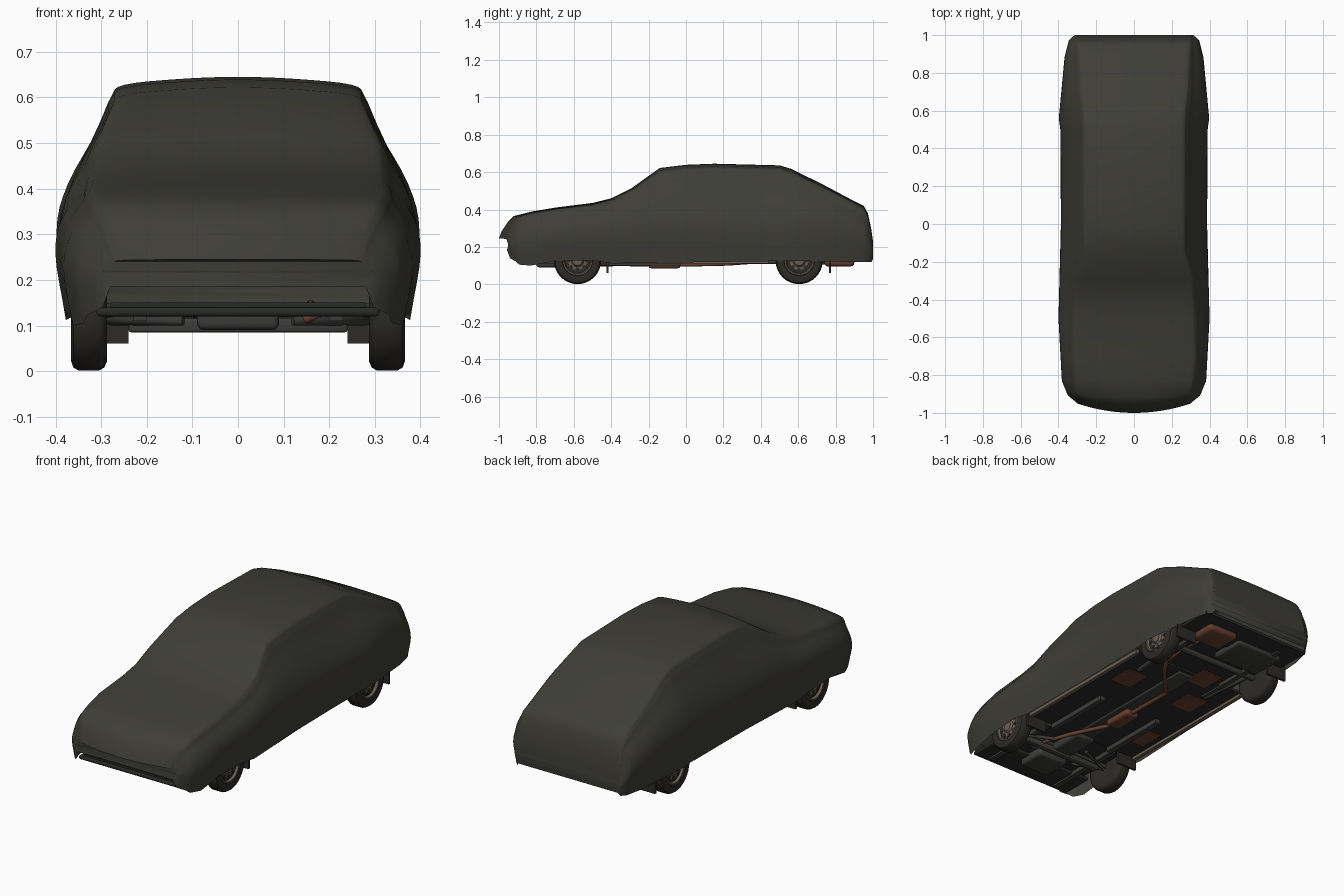
import bpy, bmesh, math
from mathutils import Vector, Matrix

if "Cube" in bpy.data.objects:
    bpy.data.objects.remove(bpy.data.objects["Cube"])


def material(name, rgb):
    m = bpy.data.materials.new(name)
    m.diffuse_color = (*rgb, 1)
    m.use_nodes = True
    m.node_tree.nodes["Principled BSDF"].inputs["Base Color"].default_value = m.diffuse_color
    return m


FABRIC = material("cover fabric", (0.048, 0.047, 0.038))
RUBBER = material("tyre rubber", (0.026, 0.024, 0.020))
METAL = material("wheel metal", (0.15, 0.115, 0.085))
UNDER = material("underbody", (0.022, 0.024, 0.021))
STEEL = material("chassis steel", (0.045, 0.046, 0.042))
RUST = material("rusty steel", (0.14, 0.052, 0.03))


def finish(bm, name, mat, angle=40):
    bmesh.ops.recalc_face_normals(bm, faces=bm.faces)
    me = bpy.data.meshes.new(name)
    bm.to_mesh(me)
    bm.free()
    ob = bpy.data.objects.new(name, me)
    bpy.context.collection.objects.link(ob)
    me.materials.append(mat)
    bpy.ops.object.select_all(action='DESELECT')
    ob.select_set(True)
    bpy.context.view_layer.objects.active = ob
    bpy.ops.object.shade_smooth_by_angle(angle=math.radians(angle))
    return ob


def box(name, lo, hi, mat, bevel=0):
    bm = bmesh.new()
    lo, hi = Vector(lo), Vector(hi)
    bmesh.ops.create_cube(bm, size=1, matrix=Matrix.Translation((lo + hi) / 2)
                          @ Matrix.Diagonal((*(hi - lo), 1)))
    if bevel:
        bmesh.ops.bevel(bm, geom=bm.edges[:], offset=bevel, segments=3, affect='EDGES', profile=0.5)
    return finish(bm, name, mat)


def lathe(name, profile, centre, side, mat, n=32):
    """Revolve (radius, outward offset) points about the x axis."""
    bm = bmesh.new()
    rings = [[bm.verts.new((centre[0] + side * o,
                            centre[1] + r * math.cos(2 * math.pi * i / n),
                            centre[2] + r * math.sin(2 * math.pi * i / n)))
              for i in range(n)] for r, o in profile]
    for a, b in zip(rings, rings[1:]):
        for i in range(n):
            bm.faces.new((a[i], a[(i + 1) % n], b[(i + 1) % n], b[i]))
    bm.faces.new(rings[0])
    bm.faces.new(rings[-1])
    return finish(bm, name, mat)


def pipe(name, pts, radius, mat):
    cu = bpy.data.curves.new(name, 'CURVE')
    cu.dimensions = '3D'
    cu.bevel_depth, cu.bevel_resolution, cu.use_fill_caps = radius, 2, True
    sp = cu.splines.new('POLY')
    sp.points.add(len(pts) - 1)
    for p, co in zip(sp.points, pts):
        p.co = (*co, 1)
    cu.materials.append(mat)
    ob = bpy.data.objects.new(name, cu)
    bpy.context.collection.objects.link(ob)


def smooth_line(pts, steps=4):
    """Catmull-Rom through 2D points."""
    p = [Vector(q) for q in pts]
    p = [2 * p[0] - p[1]] + p + [Vector((-p[-2].x, p[-2].y))]
    out = []
    for a, b, c, d in zip(p, p[1:], p[2:], p[3:]):
        for k in range(steps):
            t = k / steps
            out.append(0.5 * (2 * b + (c - a) * t + (2 * a - 5 * b + 4 * c - d) * t * t
                              + (3 * b - a - 3 * c + d) * t ** 3))
    return out + [p[-2]]


def along(keys, y):
    """Linear value at y from (y, value) keys."""
    for (y0, v0), (y1, v1) in zip(keys, keys[1:]):
        if y <= y1:
            return v0 + (v1 - v0) * (y - y0) / (y1 - y0)
    return keys[-1][1]


# Fabric cover: centre line, plan width, roof edge and hem along the length
TOP = [(-1, .245), (-.985, .285), (-.955, .33), (-.92, .365), (-.83, .388), (-.7, .41),
       (-.5, .435), (-.4, .46), (-.29, .515), (-.14, .622), (0, .639), (.15, .645), (.5, .636),
       (.56, .618), (.72, .54), (.88, .455), (.95, .42), (.972, .38), (.99, .30), (1, .23)]
PLAN = [(-1, .30), (-.955, .35), (-.83, .382), (-.5, .40), (0, .387), (.5, .39), (.56, .398),
        (.88, .368), (.972, .345), (1, .315)]
EDGE = [(-1, .27), (-.92, .31), (-.7, .33), (-.29, .32), (-.14, .278), (.56, .278), (.72, .295), (1, .3)]
HEM = [(-1, .185), (-.985, .14), (-.92, .105), (-.83, .10), (-.7, .125), (-.5, .128), (-.4, .112),
       (.56, .125), (.99, .118), (1, .135)]
bm = bmesh.new()
rows = []
for y, zt in TOP:
    xm, xe, zb = along(PLAN, y), along(EDGE, y), along(HEM, y)
    cabin = min(1, max(0, (zt - .44) / .18))
    ze = zt - .07 * (zt - zb) - .007 * cabin
    zs = min(.41, zb + .66 * (zt - zb))
    xs = xm - .012 - .013 * cabin
    zm = zb + (zs - zb) * .62
    half = smooth_line([(xm - .02, zb), (xm, zm), (xs, zs),
                        (xe + .3 * (xs - xe), ze - .3 * (ze - zs)), (xe, ze),
                        (xe * .9, ze + (zt - ze) * .6), (xe * .45, zt - (zt - ze) * .1), (0, zt)])
    full = [(p.x, p.y) for p in half] + [(-p.x, p.y) for p in reversed(half[:-1])]
    bow = min(.05, max(0, (-.85 - y) * .33))     # nose curves back at the corners
    rows.append([bm.verts.new((x, y + bow * (x / .3) ** 2, z)) for x, z in full])
for a, b in zip(rows, rows[1:]):
    for i in range(len(a) - 1):
        bm.faces.new((a[i], a[i + 1], b[i + 1], b[i]))
for r in (rows[0], rows[-1]):
    n = len(r)
    for i in range(n // 2):     # close the nose and tail with strips
        quad = [r[i], r[i + 1], r[n - 2 - i], r[n - 1 - i]]
        bm.faces.new(list(dict.fromkeys(quad)))
finish(bm, "car_cover", FABRIC, 50)

# Floor pans, tunnel and chassis rails
box("floor_pan", (-.28, -.9, .135), (.28, .93, .15), UNDER)
box("nose_pan", (-.31, -.91, .12), (.31, -.73, .14), UNDER, .008)
box("tail_pan", (-.33, .76, .125), (.33, .97, .14), UNDER)
box("cabin_pan", (-.355, -.42, .125), (.355, .44, .14), UNDER)
box("tunnel", (-.05, -.45, .115), (.05, .42, .135), STEEL, .008)
box("gearbox", (-.06, -.62, .095), (.06, -.38, .14), STEEL, .015)
box("engine_sump", (-.09, -.8, .09), (.09, -.64, .14), STEEL, .015)
box("front_crossmember", (-.24, -.6, .085), (.24, -.565, .115), STEEL, .006)
box("fuel_tank", (-.26, .66, .105), (.02, .86, .14), STEEL, .012)


def plate(name, s, x0, x1, y0, y1, z0, z1, mat):
    a, b = sorted((s * x0, s * x1))
    box(name, (a, y0, z0), (b, y1, z1), mat)


for s in (-1, 1):
    plate("floor_rail", s, .17, .2, -.42, -.03, .1, .128, STEEL)
    plate("sill", s, .335, .355, -.41, .44, .11, .13, METAL)
    plate("nose_rail", s, .2, .23, -.88, -.42, .11, .14, STEEL)
    plate("rear_rail", s, .2, .225, .3, .9, .115, .14, STEEL)
    pipe("trailing_arm", [(s * .22, .3, .12), (s * .25, .6, .12)], .012, STEEL)
    pipe("control_arm", [(s * .1, -.5, .11), (s * .28, -.58, .11), (s * .12, -.64, .11)], .01, STEEL)

# Rusty floor patches
for x, y in ((-.1, .44), (-.24, -.22), (-.2, .2), (.2, .2)):
    box("rust_patch", (x - .06, y - .07, .119), (x + .06, y + .07, .126), RUST)

# Exhaust system
pipe("exhaust_pipe", [(.19, -.6, .13), (.15, -.64, .115), (.08, -.42, .11), (-.01, -.22, .105),
                      (-.02, 0, .105), (-.03, .22, .11), (.1, .36, .12), (.16, .45, .13),
                      (.16, .6, .145), (.16, .74, .13)], .011, RUST)
box("centre_muffler", (-.06, -.2, .085), (.02, -.03, .125), RUST, .015)
box("rear_muffler", (.06, .74, .095), (.24, .9, .14), RUST, .02)

# Axles
pipe("rear_axle", [(-.3, .6, .13), (.3, .6, .13)], .018, STEEL)
pipe("front_axle", [(-.3, -.58, .13), (.3, -.58, .13)], .012, STEEL)

# Wheels and mud flaps
TYRE = [(.075, -.036), (.105, -.04), (.119, -.034), (.126, -.022), (.126, .022),
        (.119, .034), (.105, .039), (.082, .036), (.078, .022)]
RIM = [(.078, -.03), (.079, .034), (.072, .034), (.066, .02), (.034, .024), (.026, .034), (.012, .036)]
for s in (-1, 1):
    for end, y in (("front", -.58), ("rear", .605)):
        c = (s * .327, y, .127)
        lathe(f"{end}_tyre", TYRE, c, s, RUBBER)
        lathe(f"{end}_rim", RIM, c, s, METAL)
        bm = bmesh.new()
        for k in range(8):      # dark slots around the rim
            a = math.tau * k / 8
            bmesh.ops.create_cube(bm, size=1, matrix=Matrix.Translation(
                (s * .3475, y + .05 * math.cos(a), .127 + .05 * math.sin(a)))
                @ Matrix.Rotation(a, 4, 'X') @ Matrix.Diagonal((.009, .02, .016, 1)))
        finish(bm, f"{end}_rim_slots", UNDER)
    for end, y in (("front", -.42), ("rear", .77)):
        plate(f"{end}_mud_flap", s, .24, .36, y - .006, y + .006, .06, .14, RUBBER)
